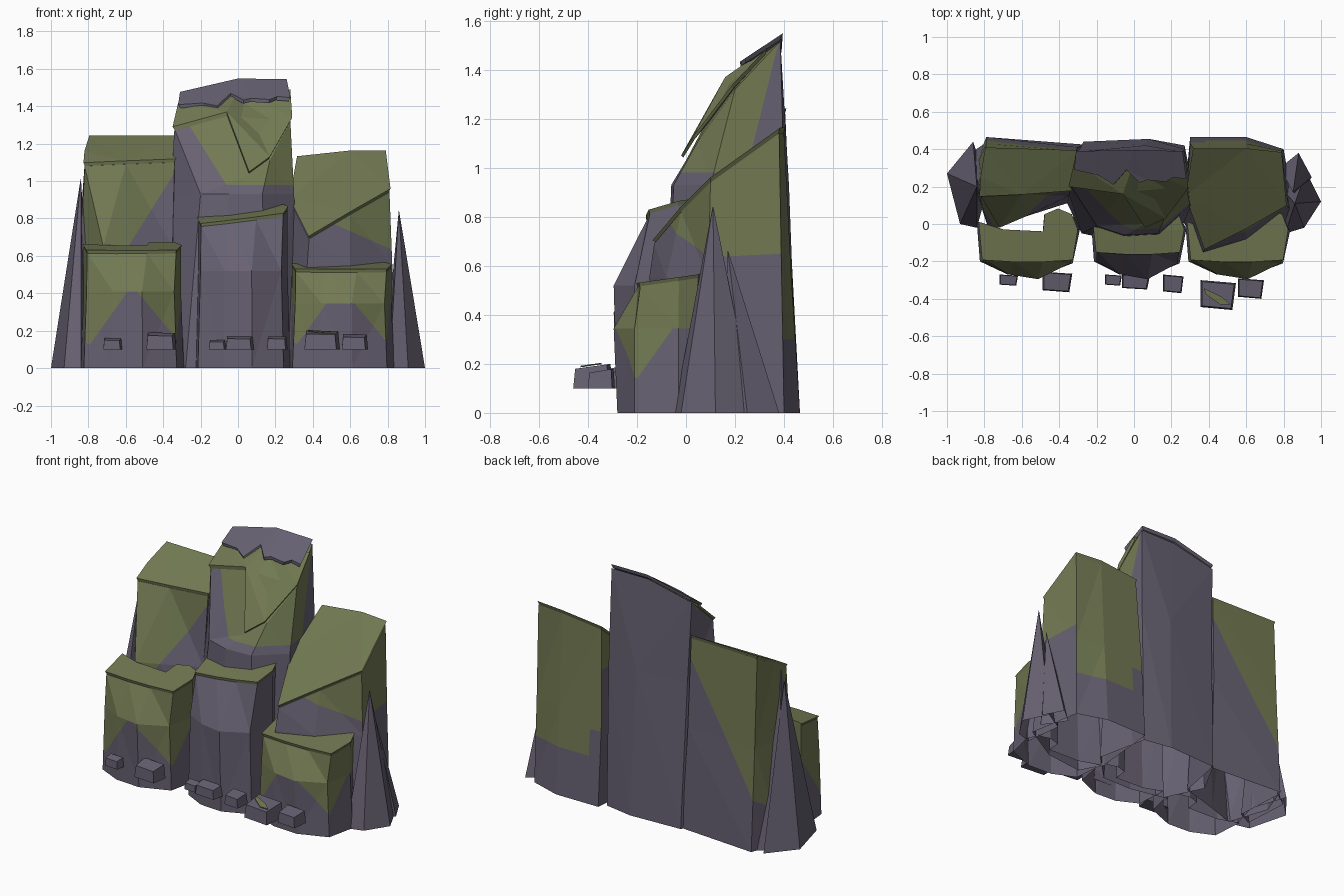
import bpy, bmesh
from mathutils import Vector

default_cube = bpy.data.objects.get("Cube")
if default_cube:
    bpy.data.objects.remove(default_cube, do_unlink=True)


def make_material(name, colour):
    material = bpy.data.materials.new(name)
    material.use_nodes = True
    material.diffuse_color = (*colour, 1)
    shader = material.node_tree.nodes["Principled BSDF"]
    shader.inputs["Base Color"].default_value = (*colour, 1)
    shader.inputs["Roughness"].default_value = 0.9
    return material


stone = make_material("stone", (.135, .119, .167))
moss = make_material("moss", (.168, .192, .085))


def loft(name, rings, cuts=(), is_moss=None, closed_bottom=False):
    """Join rings of points into a faceted body, split it on planes, paint by rule."""
    bm = bmesh.new()
    loops = [[bm.verts.new(p) for p in ring] for ring in rings]
    for low, high in zip(loops, loops[1:]):
        for i in range(len(low)):
            j = (i + 1) % len(low)
            bm.faces.new((low[i], low[j], high[j], high[i]))
    bm.faces.new(loops[-1])
    if closed_bottom:
        bm.faces.new(loops[0][::-1])
    bmesh.ops.triangulate(bm, faces=bm.faces[:])
    bmesh.ops.recalc_face_normals(bm, faces=bm.faces[:])
    for point, normal in cuts:
        bmesh.ops.bisect_plane(bm, geom=bm.verts[:] + bm.edges[:] + bm.faces[:],
                               plane_co=point, plane_no=normal)
    bm.normal_update()
    for face in bm.faces:
        centre = face.calc_center_median()
        face.material_index = int(bool(is_moss and is_moss(centre, face.normal)))
    mesh = bpy.data.meshes.new(name)
    bm.to_mesh(mesh)
    bm.free()
    mesh.materials.append(stone)
    mesh.materials.append(moss)
    body = bpy.data.objects.new(name, mesh)
    bpy.context.collection.objects.link(body)
    return body


def level(outline, z):
    return [(x, y, z) for x, y in outline]


def slab(name, outline, mossy=True, thickness=.02, grow=1.03):
    """Thin overhanging sheet, undercut at its rim, laid along a sloping outline."""
    points = [Vector(p) for p in outline]
    middle = sum(points, Vector()) / len(points)
    top = [middle + (p - middle) * grow for p in points]
    bottom = [middle + (p - middle) * (grow - .04) - Vector((0, 0, thickness)) for p in points]
    return loft(name, [bottom, top], is_moss=lambda c, n: mossy, closed_bottom=True)


def spike(name, foot, apex):
    tip = Vector(apex)
    top = [tip.lerp(Vector((x, y, tip.z)), .01) for x, y in foot]
    return loft(name, [level(foot, 0), top])


def summit(x, y, drop=0):
    """Point on the sloping plane at the top of the centre tower."""
    return (x, y, 1.54 + .66 * (y - .39) - .22 * max(0, -x) - drop)


# Centre tower with its moss flap and bare stone crown
centre_top = [summit(-.31, .385, .02), (-.34, .21, 1.28), (-.06, .17, 1.35), (.06, .0, 1.03),
              (.17, .05, 1.11), (.28, .2, 1.32), summit(.26, .385, .02), summit(0, .385, .02)]
centre_waist = [(-.29, .4), (-.36, .2), (-.2, -.01), (-.05, -.06),
                (.13, -.05), (.3, .1), (.27, .4), (.06, .42)]
centre_foot = [(-.27, .44), (-.4, .2), (-.28, -.05), (-.05, -.1),
               (.16, -.1), (.34, .08), (.27, .42), (.08, .455)]
loft("centre_tower",
     [level(centre_foot, 0), level(centre_waist, .93), centre_top],
     [((0, 0, .98), (0, 0, 1)), ((-.25, 0, 1.28), (1.6, 0, 1)), ((0, .25, 1), (0, 1, -.25))],
     lambda c, n: (c.z > .98 and c.z > 1.28 - 1.6 * (c.x + .25)
                   and c.y < .25 + .25 * (c.z - 1)))
slab("centre_moss_flap", [summit(-.32, .33, .012), (-.35, .2, 1.29), (-.06, .16, 1.37),
                          (.06, -.02, 1.05), (.17, .03, 1.13), (.29, .19, 1.34),
                          summit(.28, .33, .012), summit(0, .33, .012)], grow=1)
crown_edge = [(-.31, .39), (-.32, .29), (-.19, .26), (-.11, .21), (-.04, .29), (.03, .22),
              (.07, .235), (.17, .225), (.21, .25), (.28, .24), (.26, .39), (0, .395)]
slab("centre_stone_crown", [summit(x, y, -.005) for x, y in crown_edge], mossy=False, grow=1)

# Left-hand back tower, leaning out over a sharp prow
west_top = [(-.79, .405, 1.22), (-.815, .25, 1.14), (-.82, .15, 1.08),
            (-.6, .16, 1.09), (-.34, .18, 1.1), (-.31, .39, 1.22)]
west_waist = [(-.79, .43), (-.84, .2), (-.72, -.02), (-.58, .04), (-.35, .15), (-.3, .41)]
west_foot = [(-.79, .465), (-.87, .25), (-.78, -.02), (-.6, .04), (-.33, .12), (-.27, .425)]
loft("west_tower", [level(west_foot, 0), level(west_waist, .65), west_top],
     [((-.58, 0, .66), (-1.6, 0, 1))],
     lambda c, n: c.z > .66 + 1.6 * (c.x + .58))
slab("west_moss_top", [(x, y, z + .02) for x, y, z in west_top])

# Right-hand back tower with a long mossy ramp
east_top = [(.32, .4, 1.11), (.28, .15, .89), (.38, -.13, .69), (.6, -.02, .82),
            (.81, .1, .94), (.785, .38, 1.14), (.6, .4, 1.14)]
east_waist = [(.3, .43), (.27, .12), (.37, -.15), (.6, -.08), (.825, .09), (.79, .39), (.6, .43)]
east_foot = [(.3, .465), (.26, .02), (.34, -.13), (.6, -.1), (.86, .05), (.8, .4), (.6, .465)]
loft("east_tower", [level(east_foot, 0), level(east_waist, .55), east_top],
     [((.82, 0, .635), (.44, 0, 1)), ((0, 0, .3), (0, 0, 1)),
      ((0, 0, .47), (0, 0, 1)), ((.38, 0, 0), (1, 0, 0))],
     lambda c, n: c.z > ((.3 if c.x > .38 else .47) if n.y > .5 else .635 + .44 * (.82 - c.x)))
slab("east_moss_top", [(x, y, z + .02) for x, y, z in east_top], grow=1.02)

# Front boulders share one shape: flat mossy lid over a bulging face
LID = [(-1, .01), (-.93, -.19), (-.3, -.2), (.3, -.2), (.9, -.19), (1, -.03),
       (.88, .05), (.6, .08), (.33, .05), (.3, -.04), (-.5, -.03)]
WAIST = [(-1, .01), (-.94, -.2), (-.4, -.27), (.2, -.295), (.86, -.21), (1, -.03),
         (.88, .04), (.6, .06), (.33, .04), (.3, -.05), (-.5, -.04)]


def boulder(name, x, half, front, rise, tilt=0, setback=0, arch=None):
    foot = [(x + half * u * 1.06, max(v, -.28)) for u, v in WAIST]
    waist = [(x + half * u, v) for u, v in WAIST]
    lid = [(x + half * u, v + setback * (v < -.1), front + tilt * u + rise * (v + .2) / .25)
           for u, v in LID]
    cuts, rule = [], None
    if arch:
        crown, left_low, right_low = arch
        planes = [((0, 0, crown), (0, 0, 1)),
                  ((x - half, 0, left_low), (-1.4, 0, 1)),
                  ((x + half, 0, right_low), (1.2, 0, 1)),
                  ((0, -.2, .14), (0, -1.4, 1))]
        cuts = planes

        def rule(c, n):
            above = [(c - Vector(p)).dot(Vector(d)) > 0 for p, d in planes]
            return above[0] or (any(above[:3]) and above[3])
    body = [(px, py * .98, pz - .015) for px, py, pz in lid]
    loft(name, [level(foot, 0), level(waist, front * .65), body], cuts, rule)
    slab(name + "_moss_lid", lid, grow=1.02)


boulder("west_boulder", -.565, .26, .63, .04, arch=(.41, .08, .13))
boulder("centre_boulder", .025, .24, .80, .05, tilt=.03, setback=.04)
boulder("east_boulder", .555, .265, .53, .035, arch=(.345, .09, .11))

# Sharp shards leaning on both ends
spike("west_shard", [(-.86, .44), (-1, .27), (-.93, 0), (-.84, -.02), (-.78, .2)],
      (-.84, .2, 1.01))
spike("west_rear_shard", [(-.8, .43), (-.9, .36), (-.88, .05), (-.78, .1)], (-.82, .2, 1.08))
spike("east_shard", [(.78, .2), (.81, -.05), (.91, -.02), (1, .12), (.92, .28)],
      (.86, .11, .84))
spike("east_rear_shard", [(.78, .3), (.88, .15), (.95, .25), (.88, .38)], (.85, .17, .66))

# Loose stones along the front
STONES = [(-.67, -.30, .10, .06, .06), (-.41, -.31, .16, .11, .09), (-.11, -.30, .09, .06, .05),
          (.01, -.31, .15, .08, .07), (.21, -.32, .11, .10, .07), (.45, -.38, .19, .16, .10),
          (.625, -.345, .14, .11, .08)]
for number, (x, y, width, depth, height) in enumerate(STONES, 1):
    corners = [(-.5, .5), (-.5, -.4), (.4, -.5), (.5, .4)]
    base = [(x + u * width, y + v * depth, .1) for u, v in corners]
    crown = [(x + u * width * .9, y + v * depth * .9, .1 + height * (.9 + .2 * v))
             for u, v in corners]
    loft(f"loose_stone_{number}", [base, crown], closed_bottom=True)
slab("loose_stone_moss", [(.375, -.345, .204), (.385, -.375, .2), (.46, -.43, .192),
                          (.515, -.43, .192), (.47, -.39, .198)], thickness=.006)
